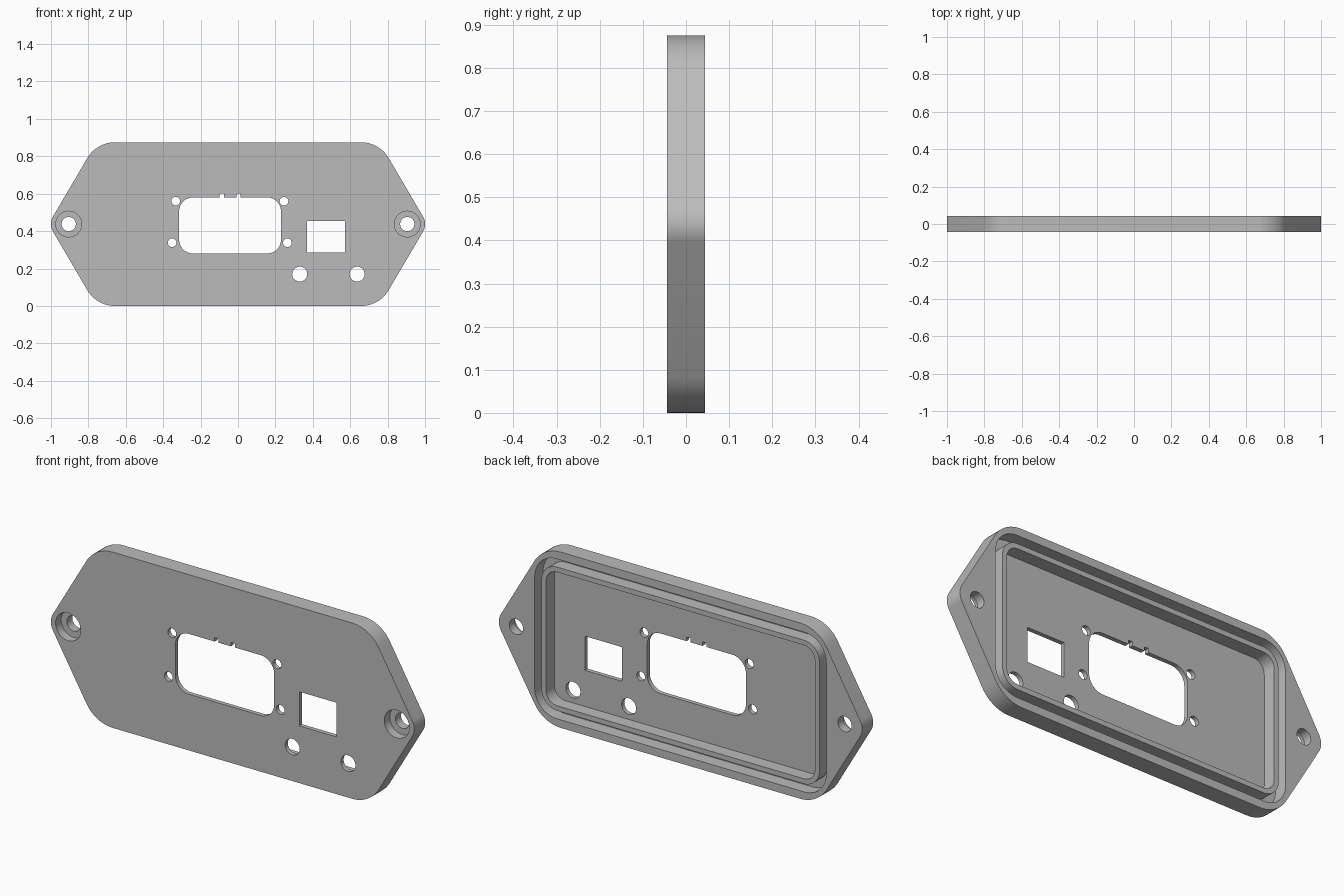
import bpy, bmesh, math
from mathutils import Vector

if "Cube" in bpy.data.objects:
    bpy.data.objects.remove(bpy.data.objects["Cube"])

BACK = 0.0435       # half the plate thickness
FLOOR = -0.022      # depth of the rear recess
MID = 0.4375        # half the plate height

grey = bpy.data.materials.new("plain grey")
grey.use_nodes = True
grey.diffuse_color = (0.5, 0.5, 0.5, 1)
grey.node_tree.nodes["Principled BSDF"].inputs["Base Color"].default_value = grey.diffuse_color


def fillet(corners, radii, steps=12):
    """Round each corner of a convex outline with a tangent arc."""
    out = []
    for i, (corner, r) in enumerate(zip(corners, radii)):
        p = Vector(corner)
        a = (Vector(corners[i - 1]) - p).normalized()
        b = (Vector(corners[(i + 1) % len(corners)]) - p).normalized()
        half = a.angle(b) / 2
        centre = p + (a + b).normalized() * r / math.sin(half)
        start = p + a * r / math.tan(half) - centre
        sweep = math.pi - 2 * half
        turn = 1 if a.x * b.y - a.y * b.x < 0 else -1
        for k in range(steps + 1):
            t = turn * sweep * k / steps
            out.append(centre + Vector((start.x * math.cos(t) - start.y * math.sin(t),
                                        start.x * math.sin(t) + start.y * math.cos(t))))
    return out


def box(x0, x1, z0, z1):
    return [(x0, z0), (x1, z0), (x1, z1), (x0, z1)]


def rounded(x0, x1, z0, z1, r):
    return fillet(box(x0, x1, z0, z1), [r] * 4)


def circle(x, z, r, n=48):
    return [(x + r * math.cos(math.tau * k / n), z + r * math.sin(math.tau * k / n))
            for k in range(n)]


def prism(name, outline, y0=-0.2, y1=0.2):
    """Extrude an x-z outline along y."""
    bm = bmesh.new()
    face = bm.faces.new([bm.verts.new((p[0], y0, p[1])) for p in outline])
    new = bmesh.ops.extrude_face_region(bm, geom=[face])["geom"]
    moved = [v for v in new if isinstance(v, bmesh.types.BMVert)]
    bmesh.ops.translate(bm, verts=moved, vec=(0, y1 - y0, 0))
    bmesh.ops.recalc_face_normals(bm, faces=bm.faces)
    mesh = bpy.data.meshes.new(name)
    bm.to_mesh(mesh)
    bm.free()
    mesh.materials.append(grey)
    obj = bpy.data.objects.new(name, mesh)
    bpy.context.collection.objects.link(obj)
    return obj


def combine(target, tool, operation="DIFFERENCE"):
    """Apply a boolean and discard the tool object."""
    mod = target.modifiers.new("boolean", "BOOLEAN")
    mod.operation, mod.solver, mod.object = operation, "EXACT", tool
    bpy.context.view_layer.objects.active = target
    bpy.ops.object.modifier_apply(modifier=mod.name)
    bpy.data.objects.remove(tool)


# Plate with pointed ends
corners = [(1.013, MID), (0.756, 2 * MID), (-0.756, 2 * MID),
           (-1.013, MID), (-0.756, 0), (0.756, 0)]
plate = prism("panel_plate", fillet(corners, [0.08, 0.17, 0.17] * 2), -BACK, BACK)

# Rear recess and the sealing rib standing inside it
combine(plate, prism("recess", rounded(-0.803, 0.803, 0.04, 0.835, 0.12), FLOOR, 0.2))
rib = prism("sealing_rib", rounded(-0.765, 0.765, 0.08, 0.795, 0.085), FLOOR - 0.01, BACK)
combine(rib, prism("pocket", rounded(-0.74, 0.74, 0.105, 0.77, 0.06)))
combine(plate, rib, "UNION")

# Mounting holes with front counterbores
for side in (-1, 1):
    combine(plate, prism("mount_hole", circle(side * 0.905, MID, 0.038)))
    combine(plate, prism("counterbore", circle(side * 0.905, MID, 0.069), -0.2, 0))

# Socket opening with two key notches
combine(plate, prism("socket_opening", rounded(-0.315, 0.23, 0.28, 0.58, 0.075)))
for x in (-0.087, 0.002):
    combine(plate, prism("key_notch", box(x - 0.011, x + 0.011, 0.55, 0.6)))

# Switch opening
combine(plate, prism("switch_opening", box(0.368, 0.572, 0.285, 0.455)))

# Screw holes around the socket and two larger round holes
for x, z, r in ((-0.333, 0.56, 0.023), (0.246, 0.56, 0.023), (-0.352, 0.338, 0.023),
                (0.264, 0.338, 0.023), (0.33, 0.17, 0.04), (0.637, 0.17, 0.04)):
    combine(plate, prism("round_hole", circle(x, z, r)))

# Smooth curved walls, keep hard edges
bpy.ops.object.select_all(action="DESELECT")
plate.select_set(True)
bpy.context.view_layer.objects.active = plate
bpy.ops.object.shade_smooth_by_angle(angle=math.radians(30))
